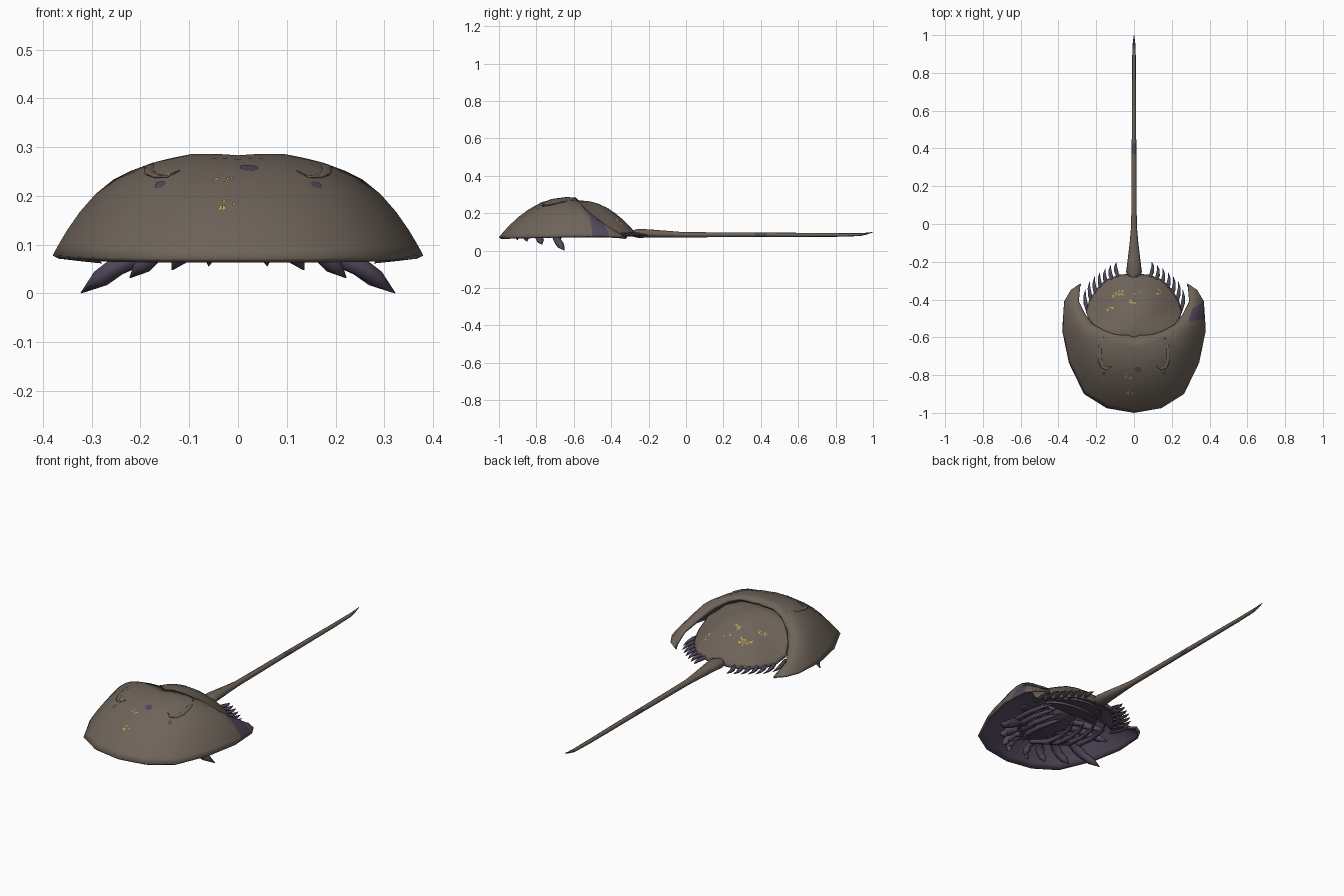
import bpy, bmesh, math, random
from mathutils import Vector
from mathutils.bvhtree import BVHTree

if "Cube" in bpy.data.objects:
    bpy.data.objects.remove(bpy.data.objects["Cube"])

random.seed(4)


def material(name, rgb):
    m = bpy.data.materials.new(name)
    m.diffuse_color = (*rgb, 1)
    m.use_nodes = True
    m.node_tree.nodes["Principled BSDF"].inputs["Base Color"].default_value = m.diffuse_color
    return m


BROWN = material("shell brown", (0.155, 0.125, 0.10))
PURPLE = material("underside purple", (0.085, 0.066, 0.105))
YELLOW = material("fleck yellow", (0.60, 0.42, 0.06))


def finish(name, bm, mats, angle=75, up=False):
    bmesh.ops.remove_doubles(bm, verts=bm.verts, dist=0.0005)
    bm.normal_update()
    if up:
        if sum(f.normal.z * f.calc_area() for f in bm.faces) < 0:
            bmesh.ops.reverse_faces(bm, faces=bm.faces)
    else:
        bmesh.ops.recalc_face_normals(bm, faces=bm.faces)
    me = bpy.data.meshes.new(name)
    bm.to_mesh(me)
    bm.free()
    for m in mats:
        me.materials.append(m)
    ob = bpy.data.objects.new(name, me)
    bpy.context.collection.objects.link(ob)
    bpy.ops.object.select_all(action='DESELECT')
    ob.select_set(True)
    bpy.context.view_layer.objects.active = ob
    bpy.ops.object.shade_smooth_by_angle(angle=math.radians(angle))
    return ob


def skin(bm, rows, closed=False):
    grid = [[bm.verts.new(p) for p in r] for r in rows]
    for a, b in zip(grid, grid[1:]):
        n = len(a)
        for i in range(n if closed else n - 1):
            j = (i + 1) % n
            bm.faces.new((a[i], a[j], b[j], b[i]))
    return grid


def tube(bm, path, sides=6):
    """path items: (point, half width, half height); rings stand across the path"""
    pts = [Vector(p[0]) for p in path]
    rows = []
    for i, (_, w, h) in enumerate(path):
        d = (pts[min(i + 1, len(pts) - 1)] - pts[max(i - 1, 0)]).normalized()
        side = d.cross(Vector((0, 0, 1))).normalized()
        top = side.cross(d)
        rows.append([pts[i] + side * w * math.cos(t) + top * h * math.sin(t)
                     for t in (2 * math.pi * k / sides for k in range(sides))])
    grid = skin(bm, rows, True)
    bm.faces.new(grid[0])
    bm.faces.new(grid[-1])


def both(half):
    """mirror a half outline that starts on the centre line"""
    return [Vector((-x, y, z)) for x, y, z in half[:0:-1]] + [Vector(p) for p in half]


def shell_thickness(ob, t):
    m = ob.modifiers.new("thickness", 'SOLIDIFY')
    m.thickness = t
    m.offset = -1
    m.material_offset = 1


# Front shell: lofted from the outer rim up to the curved rear edge
rim = both([(0, -1.0, .072), (.145, -.975, .072), (.265, -.90, .073), (.345, -.735, .076),
            (.38, -.565, .078), (.376, -.50, .078), (.37, -.41, .078), (.335, -.35, .075),
            (.285, -.315, .07)])
rear = both([(0, -.60, .280), (.03, -.588, .283), (.065, -.588, .283), (.10, -.584, .280),
             (.15, -.567, .262), (.213, -.533, .215), (.257, -.478, .165), (.292, -.41, .115),
             (.284, -.32, .075)])
steps = [0, .05, .13, .24, .38, .54, .70, .86, 1]
rows = []
for v in steps:
    row = []
    for a, b in zip(rim, rear):
        p = a.lerp(b, v)
        rise = (1 - (1 - v) ** 2.4) * (1 + .035 * math.sin(math.pi * v ** 2) * (abs(a.x) < .3))
        p.z = a.z + (b.z - a.z) * rise
        row.append(p)
    rows.append(row)
bm = bmesh.new()
skin(bm, rows)
for f in bm.faces:  # dark patch on one rear arm
    c = f.calc_center_median()
    if c.x > .3 and -.51 < c.y < -.42 and c.z < .17:
        f.material_index = 1
shell = finish("front_shell", bm, [BROWN, PURPLE], 50, up=True)
shell_bvh = BVHTree.FromPolygons([v.co for v in shell.data.vertices],
                                 [p.vertices for p in shell.data.polygons])
shell_thickness(shell, .014)

# Rear shell: dome fanned out from its crest
edge = both([(0, -.615, .262), (.10, -.60, .258), (.17, -.57, .232), (.235, -.515, .175),
             (.255, -.465, .115), (.238, -.405, .09), (.20, -.345, .085), (.15, -.295, .085),
             (.08, -.268, .085), (0, -.262, .085)])[1:]
apex = Vector((0, -.56, .268))
rows = []
for r in [0, .15, .3, .45, .6, .74, .86, .95, 1]:
    row = []
    for e in edge:
        p = apex.lerp(e, r)
        p.z = e.z + (apex.z - e.z) * (1 - r ** 2.0)
        row.append(p)
    rows.append(row)
bm = bmesh.new()
skin(bm, rows, True)
dome = finish("rear_shell", bm, [BROWN, PURPLE], 50, up=True)
dome_bvh = BVHTree.FromPolygons([v.co for v in dome.data.vertices],
                                [p.vertices for p in dome.data.polygons])
shell_thickness(dome, .014)

# Spines along the rear shell margin, bowed outward
bm = bmesh.new()
for s in (-1, 1):
    for k in range(7):
        t = k / 6
        base = Vector((s * (.245 - .16 * t ** 1.1), -.455 + .185 * t ** .75, .088))
        d = Vector((s * .12, 1, -.08)).normalized()
        n = .11 - .04 * t
        bow = Vector((s * .008, 0, 0))
        tube(bm, [(base - d * .02, .008, .008), (base + d * n * .3 + bow, .012, .010),
                  (base + d * n * .65 + bow, .008, .007), (base + d * n, .001, .001)], 5)
finish("margin_spines", bm, [PURPLE])

# Tail spike, slightly upturned, with a dark tip and a dark band
bm = bmesh.new()
tube(bm, [((0, -.29, .092), .022, .015), ((0, -.255, .092), .042, .024),
          ((0, -.20, .092), .035, .022), ((0, -.10, .088), .023, .018),
          ((0, -.01, .085), .015, .014), ((0, .37, .085), .012, .012),
          ((0, .43, .085), .012, .012), ((0, .80, .084), .010, .010),
          ((0, .93, .086), .009, .008), ((0, .965, .091), .006, .005),
          ((0, 1.0, .099), .001, .001)], 8)
for f in bm.faces:
    y = f.calc_center_median().y
    if y > .94 or .37 < y < .43:
        f.material_index = 1
finish("tail", bm, [BROWN, PURPLE])

# Walking legs: tips from the front pair to the rear pair, swept backward
tips = [(.06, -.90, .056), (.135, -.85, .048), (.222, -.77, .032), (.322, -.65, .001),
        (.275, -.53, .078), (.20, -.46, .08)]
bm = bmesh.new()
for s in (-1, 1):
    for i, (x, y, z) in enumerate(tips):
        hip = Vector((s * .04, -.80 + .045 * i, .125))
        tip = Vector((s * x, y, z))
        w = .015 + .009 * math.sin(math.pi * (i + .5) / 6)
        knee = hip.lerp(tip, .45) + Vector((0, -.035, .03))
        ankle = hip.lerp(tip, .74) + Vector((0, -.035, .022))
        tube(bm, [(hip, w * .7, w * .7), (hip.lerp(knee, .5), w, w), (knee, w * .8, w * .8),
                  (knee.lerp(ankle, .5), w * 1.1, w * 1.1), (ankle, w * .9, w * .9),
                  (ankle.lerp(tip, .45), w * .95, w * .8), (tip, .001, .001)])
    # Long feeler claws curling back beside the mouth
    for k in range(4):
        x = .02 + .045 * k
        tube(bm, [((s * x, -.83 + .03 * k, .115), .010, .010),
                  ((s * (x + .045), -.75 + .03 * k, .095), .017, .014),
                  ((s * (x + .05), -.66 + .03 * k, .088), .014, .012),
                  ((s * (x + .035), -.57 + .03 * k, .085), .012, .010),
                  ((s * (x + .005), -.50 + .03 * k, .085), .001, .001)], 6)
finish("legs", bm, [PURPLE])

# Body mass that carries the legs
bm = bmesh.new()
bmesh.ops.create_uvsphere(bm, u_segments=14, v_segments=8, radius=1)
for v in bm.verts:
    v.co = Vector((v.co.x * .10, v.co.y * .20 - .67, v.co.z * .05 + .15))
finish("body", bm, [PURPLE])

# Overlapping gill plates under the rear shell
bm = bmesh.new()
for k in range(2):
    w, y0 = .16 - .03 * k, -.50 + .07 * k
    arc = [(w * math.cos(a), y0 + .09 * math.sin(a), .12 - .015 * math.sin(a))
           for a in (math.pi * i / 10 for i in range(11))]
    low = [bm.verts.new(p) for p in arc]
    high = [bm.verts.new((x, y, z + .012)) for x, y, z in arc]
    bm.faces.new(low)
    bm.faces.new(high)
    for i in range(11):
        j = (i + 1) % 11
        bm.faces.new((low[i], low[j], high[j], high[i]))
finish("gill_plates", bm, [PURPLE])


def on_surface(bvh, x, y):
    hit = bvh.ray_cast(Vector((x, y, 1)), Vector((0, 0, -1)))
    return hit[0], hit[1]


def patch(bm, bvh, x, y, rx, ry, n=8):
    """thin painted spot that follows the shell"""
    vs = []
    for k in range(n):
        a = 2 * math.pi * (k + .5) / n
        co, no = on_surface(bvh, x + rx * math.cos(a), y + ry * math.sin(a))
        vs.append(bm.verts.new(co + no * .002))
    bm.faces.new(vs)


# Eyes and a small dark spot
bm = bmesh.new()
for s in (-1, 1):
    patch(bm, shell_bvh, s * .16, -.79, .011, .011)
patch(bm, shell_bvh, .022, -.77, .02, .016)
finish("eye_spots", bm, [PURPLE], up=True)

# Low brow ridges above the eyes
bm = bmesh.new()
for s in (-1, 1):
    path = []
    for x, y, w in [(.12, -.755, .002), (.145, -.765, .008), (.165, -.755, .012),
                    (.178, -.72, .014), (.18, -.66, .012), (.16, -.60, .003)]:
        path.append((on_surface(shell_bvh, s * x, y)[0], w, w * .35))
    tube(bm, path, 8)
finish("brow_ridges", bm, [BROWN], 100)

# Yellow flecks scattered in small clusters
bm = bmesh.new()
for bvh, x, y, n in [(dome_bvh, -.07, -.365, 14), (dome_bvh, -.11, -.378, 8),
                     (dome_bvh, -.01, -.41, 12), (dome_bvh, -.125, -.455, 9),
                     (dome_bvh, .13, -.36, 8), (dome_bvh, .015, -.36, 3),
                     (shell_bvh, -.03, -.81, 6), (shell_bvh, -.02, -.89, 7),
                     (shell_bvh, -.155, -.765, 5)]:
    for _ in range(n):
        patch(bm, bvh, x + random.uniform(-.017, .017), y + random.uniform(-.014, .014),
              .0038, .0038, 4)
finish("flecks", bm, [YELLOW], up=True)
